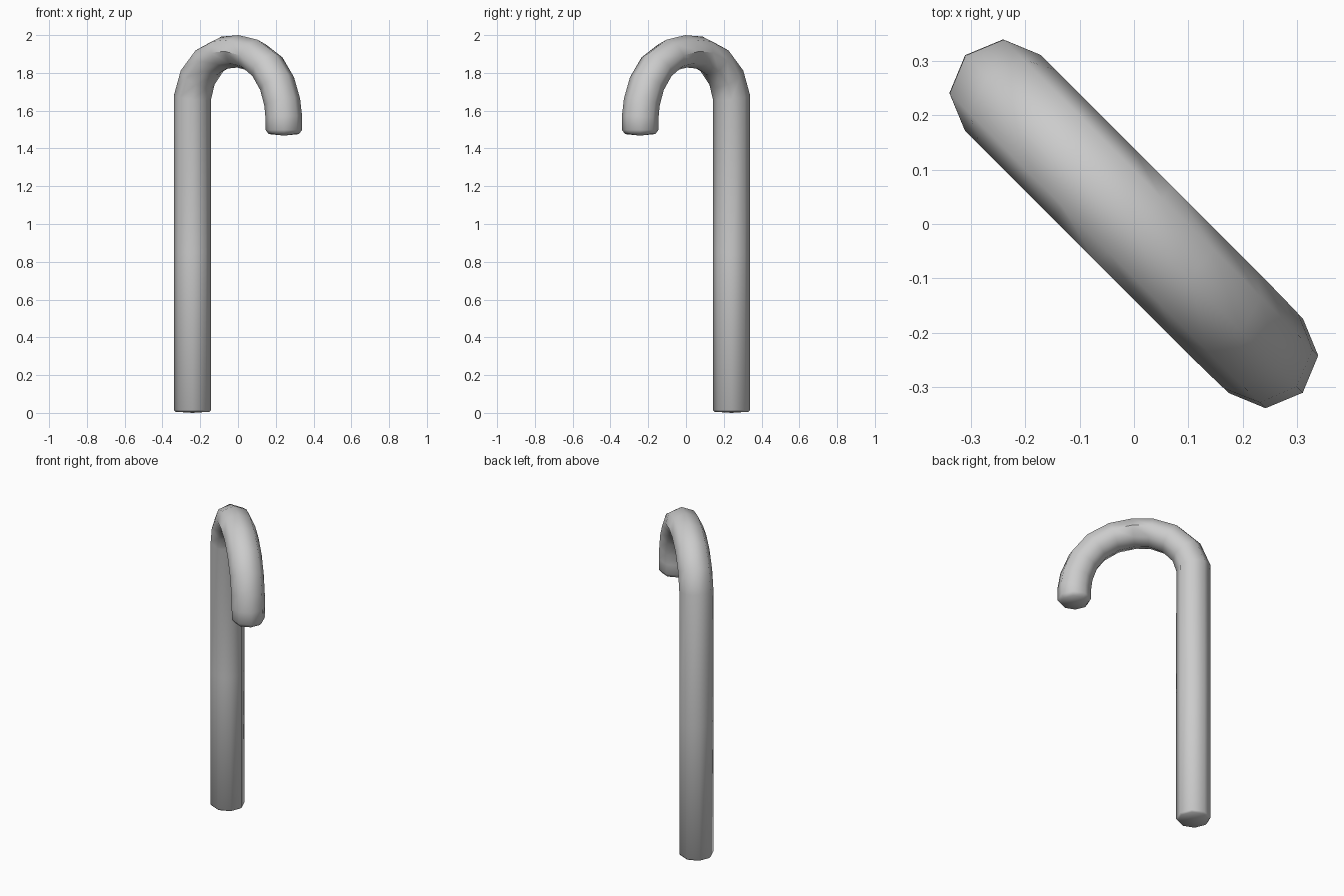
import bpy, bmesh, math
from mathutils import Vector

if "Cube" in bpy.data.objects:
    bpy.data.objects.remove(bpy.data.objects["Cube"])

SIDES = 8
D = Vector((1, -1, 0)).normalized()   # the hook lies in this diagonal plane
P = Vector((1, 1, 0)).normalized()
UP = Vector((0, 0, 1))

# Centre line: (distance along D, height, in-plane radius, sideways radius)
path = [
    (-0.341, 0.006, 0.090, 0.090),
    (-0.341, 0.016, 0.099, 0.099),
    (-0.341, 0.85, 0.099, 0.099),
    (-0.341, 1.67, 0.099, 0.099),
    (-0.302, 1.775, 0.096, 0.099),
    (-0.213, 1.864, 0.092, 0.099),
    (-0.105, 1.907, 0.087, 0.099),
    (0.0, 1.914, 0.086, 0.099),
    (0.115, 1.893, 0.088, 0.099),
    (0.220, 1.833, 0.092, 0.099),
    (0.293, 1.743, 0.094, 0.098),
    (0.331, 1.645, 0.096, 0.097),
    (0.343, 1.565, 0.097, 0.097),
    (0.343, 1.497, 0.096, 0.096),
    (0.343, 1.476, 0.080, 0.080),
]


def point(s, z):
    return D * s + UP * z


# Sweep an octagon along the centre line
bm = bmesh.new()
rings = []
for i, (s, z, r_in, r_side) in enumerate(path):
    a, b = path[max(i - 1, 0)], path[min(i + 1, len(path) - 1)]
    tangent = (point(b[0], b[1]) - point(a[0], a[1])).normalized()
    if i <= 3:
        tangent = UP if i < 3 else (UP + D * 0.15).normalized()
    normal = P.cross(tangent).normalized()
    ring = []
    for k in range(SIDES):
        t = math.tau * k / SIDES
        ring.append(bm.verts.new(point(s, z) + normal * r_in * math.cos(t)
                                 + P * r_side * math.sin(t)))
    rings.append(ring)
for r0, r1 in zip(rings, rings[1:]):
    for k in range(SIDES):
        j = (k + 1) % SIDES
        bm.faces.new((r0[k], r0[j], r1[j], r1[k]))

# Slightly domed end caps
for ring, tip in ((rings[0], point(-0.341, 0)), (rings[-1], point(0.343, 1.468))):
    c = bm.verts.new(tip)
    for k in range(SIDES):
        bm.faces.new((ring[k], ring[(k + 1) % SIDES], c))
bmesh.ops.recalc_face_normals(bm, faces=bm.faces)

mesh = bpy.data.meshes.new("hooked_cane")
bm.to_mesh(mesh)
bm.free()
cane = bpy.data.objects.new("hooked_cane", mesh)
bpy.context.collection.objects.link(cane)
bpy.context.view_layer.objects.active = cane
cane.select_set(True)
bpy.ops.object.shade_smooth_by_angle(angle=math.radians(50))
